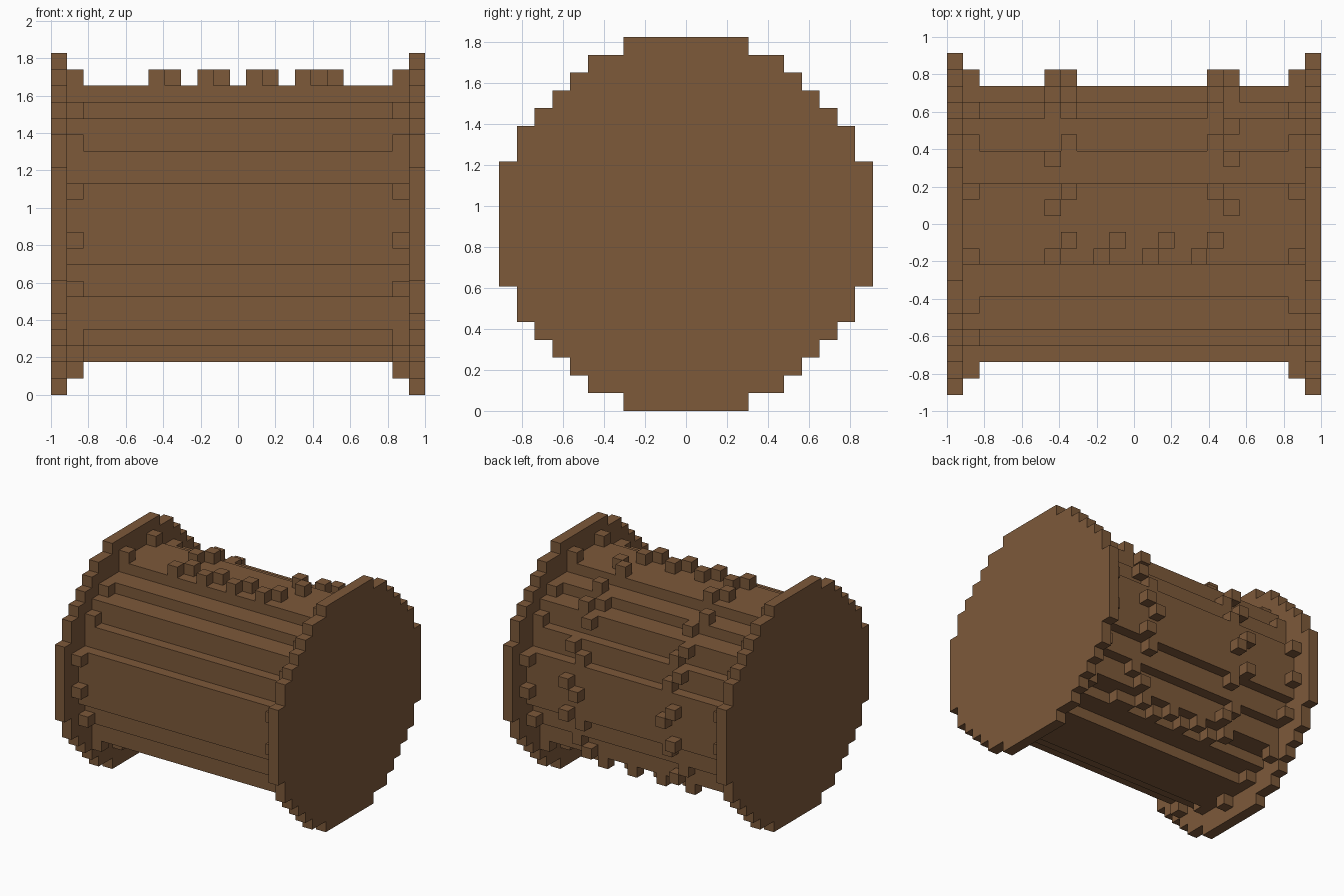
import bpy, bmesh
from mathutils import Vector, Matrix

cube = bpy.data.objects.get("Cube")
if cube:
    bpy.data.objects.remove(cube, do_unlink=True)

U = 2 / 23            # size of one block
MID = 10.5 * U        # height of the barrel axis

wood = bpy.data.materials.new("brown wood")
wood.use_nodes = True
color = (0.205, 0.100, 0.042, 1)
wood.diffuse_color = color
wood.node_tree.nodes["Principled BSDF"].inputs["Base Color"].default_value = color


def finish(name, bm):
    bmesh.ops.recalc_face_normals(bm, faces=bm.faces)
    mesh = bpy.data.meshes.new(name)
    bm.to_mesh(mesh)
    bm.free()
    mesh.materials.append(wood)
    obj = bpy.data.objects.new(name, mesh)
    bpy.context.collection.objects.link(obj)


def stepped_disc(name, corners, x0, x1):
    """Extrude a blocky circle along x; corners are the outer (y, z) steps of one quarter."""
    quarter = []
    for i, (y, z) in enumerate(corners):
        quarter.append((y, z))
        if i + 1 < len(corners):
            quarter.append((y, corners[i + 1][1]))
    outline = []
    for _ in range(4):
        outline += quarter
        quarter = [(z, -y) for y, z in quarter]
    bm = bmesh.new()
    face = bm.faces.new([bm.verts.new((x0 * U, y * U, z * U + MID)) for y, z in outline])
    result = bmesh.ops.extrude_face_region(bm, geom=[face], use_keep_orig=True)
    verts = [g for g in result["geom"] if isinstance(g, bmesh.types.BMVert)]
    bmesh.ops.translate(bm, verts=verts, vec=((x1 - x0) * U, 0, 0))
    finish(name, bm)


# Ring of block positions lying directly on the drum surface, starting at the top
ring = []
part = [(0, 9), (1, 9), (2, 9), (3, 8), (4, 8), (5, 7), (6, 7),
        (7, 6), (7, 5), (8, 4), (8, 3), (9, 2), (9, 1)]
for _ in range(4):
    ring += part
    part = [(z, -y) for y, z in part]


def studs(name, cells):
    """One block for each (x, ring position)."""
    bm = bmesh.new()
    for x, t in cells:
        y, z = ring[t % len(ring)]
        place = Matrix.Translation(Vector((x * U, y * U, z * U + MID)))
        bmesh.ops.create_cube(bm, size=U, matrix=place)
    finish(name, bm)


# Drum and the two end discs
stepped_disc("drum", [(2.5, 8.5), (4.5, 7.5), (6.5, 6.5), (7.5, 4.5), (8.5, 2.5)], -10.5, 10.5)
rim = [(3.5, 10.5), (5.5, 9.5), (6.5, 8.5), (7.5, 7.5), (8.5, 6.5), (9.5, 5.5), (10.5, 3.5)]
for side, x in (("right", -11), ("left", 11)):
    stepped_disc(side + "_end_disc", rim, x - 0.5, x + 0.5)
    # Studs around the drum against the end disc
    inner = -10 if x < 0 else 10
    studs(side + "_rim_studs", [(inner, t) for t in range(2, 51, 3)])

# Zigzag stitching framing a panel on the back of the drum
steps = (-5, -2, 1, 4)
studs("top_stitching", [c for x in steps for c in ((x, -2), (x + 1, -1))])
studs("bottom_stitching", [c for x in steps for c in ((x, 20), (x + 1, 21))] + [(6, 21)])
studs("right_stitching", [c for t in (1, 4, 7, 9, 12, 15, 18) for c in ((-5, t), (-4, t + 1))])
studs("left_stitching", [c for t in (1, 4, 6, 9, 12, 15, 18) for c in ((6, t), (5, t + 1))])
